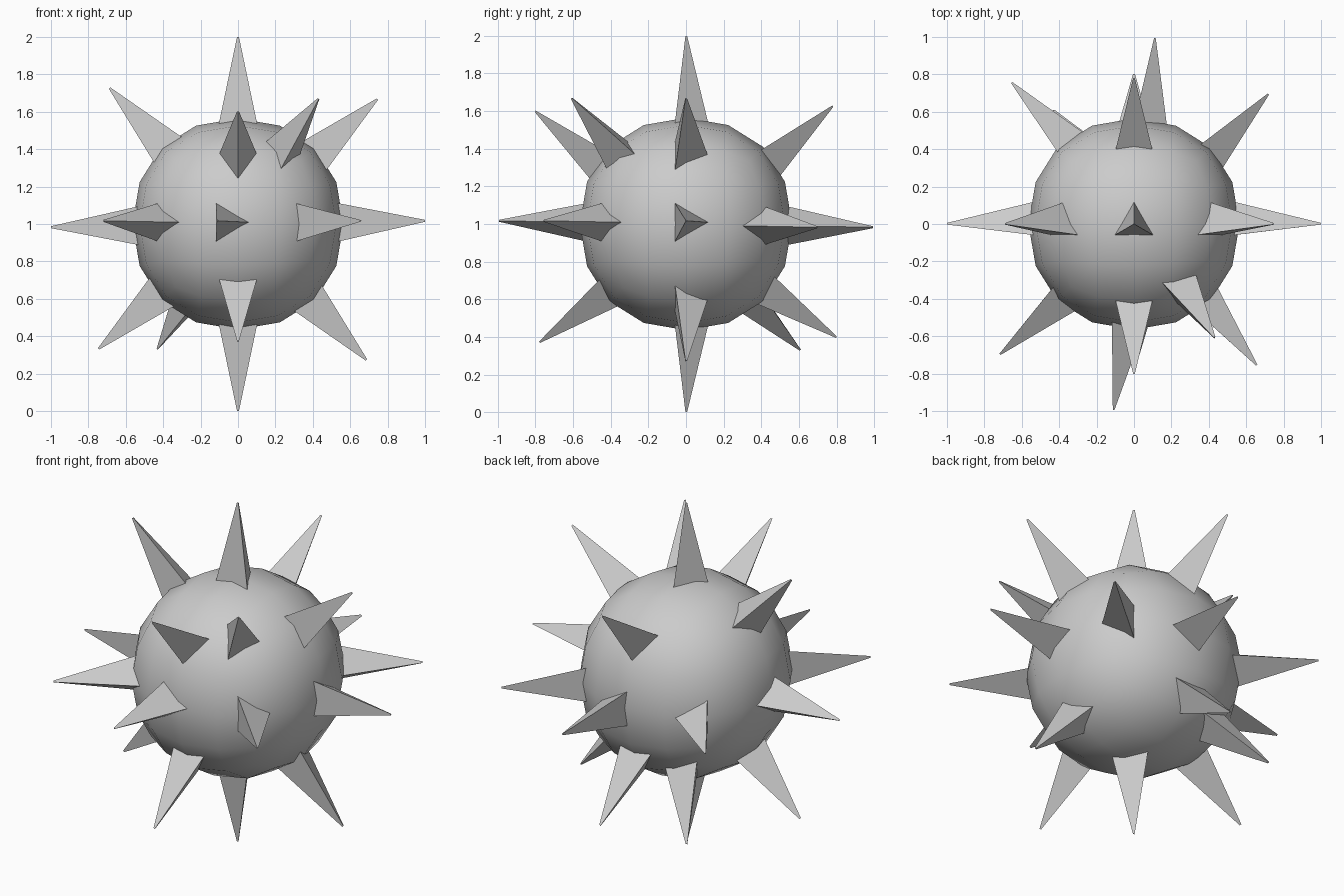
import bpy, bmesh, math
from mathutils import Vector

if "Cube" in bpy.data.objects:
    bpy.data.objects.remove(bpy.data.objects["Cube"])

CENTRE = Vector((0, 0, 1))

# Rounded body: a cube subdivided twice, smooth shaded
bpy.ops.mesh.primitive_cube_add(size=1.345, location=CENTRE)
body = bpy.context.object
body.name = "body"
sub = body.modifiers.new("round", "SUBSURF")
sub.levels = sub.render_levels = 2
bpy.ops.object.modifier_apply(modifier="round")
bpy.ops.object.shade_smooth()


def spike(name, direction, corner):
    """Three-sided spike along direction, one base corner pointing towards corner."""
    d = Vector(direction).normalized()
    u = Vector(corner)
    u = (u - d * u.dot(d)).normalized()
    v = d.cross(u)
    bm = bmesh.new()
    rings = []
    for dist, r in ((0.5, 0.127), (1.0, 0.006)):
        rings.append([bm.verts.new(d * dist + r * (math.cos(a) * u + math.sin(a) * v))
                      for a in (i * math.tau / 3 for i in range(3))])
    low, top = rings
    for i in range(3):
        j = (i + 1) % 3
        bm.faces.new((low[i], low[j], top[j], top[i]))
    bm.faces.new(top)
    bm.faces.new(low[::-1])
    bmesh.ops.recalc_face_normals(bm, faces=bm.faces)
    mesh = bpy.data.meshes.new(name)
    bm.to_mesh(mesh)
    bm.free()
    ob = bpy.data.objects.new(name, mesh)
    ob.location = CENTRE
    bpy.context.collection.objects.link(ob)


# Spike axes with the direction of one base corner; each has an opposite twin
axes = [
    ((0, 0, 1), (0, 1, 0)),
    ((1, 0, 0.017), (0, 1, 0)),
    ((0.745, 0, 0.667), (0, 1, 0)),
    ((-0.687, 0, 0.727), (0, 1, 0)),
    ((-0.11, -0.99, 0.017), (1, 0, 0)),
    ((-0.717, -0.695, 0.017), (1, -1, 0)),
    ((0.655, -0.755, 0.017), (0.755, 0.655, 0)),
    ((0, 0.78, 0.628), (0, 0, -1)),
    ((0, -0.8, 0.6), (0, 0, -1)),
    ((0.43, -0.607, 0.668), (0.815, 0.58, 0)),
]
for n, (d, c) in enumerate(axes, 1):
    spike(f"spike_{n}", d, c)
    spike(f"spike_{n}_opposite", -Vector(d), c)
